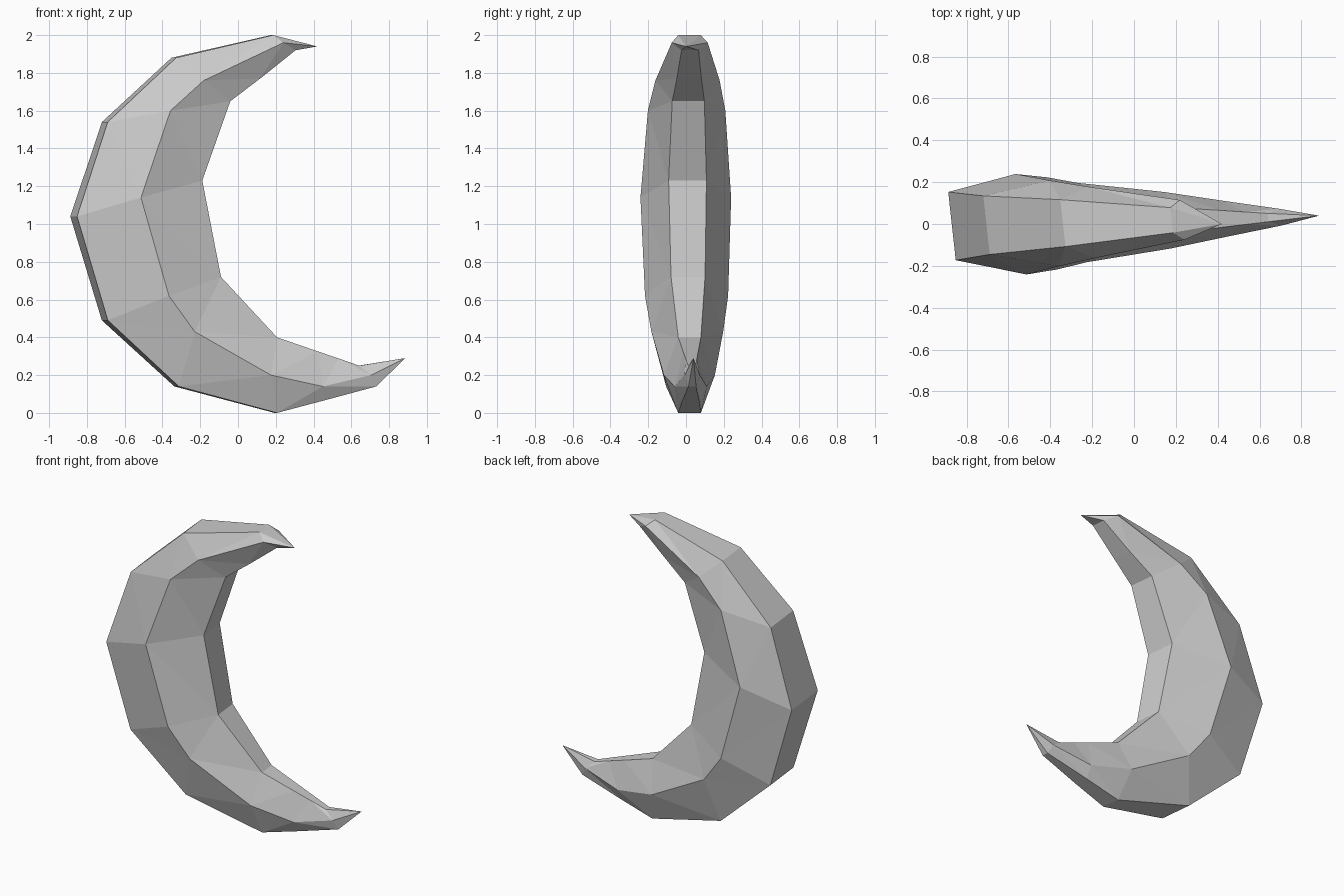
import bpy
import bmesh

cube = bpy.data.objects.get("Cube")
if cube:
    bpy.data.objects.remove(cube, do_unlink=True)

# Pale stone grey
grey = bpy.data.materials.new("moon grey")
grey.use_nodes = True
colour = (0.6, 0.6, 0.6, 1)
grey.diffuse_color = colour
grey.node_tree.nodes["Principled BSDF"].inputs["Base Color"].default_value = colour

# Each section: outer rim, side ridge, inner rim as (x, z, half width)
sections = [
    ((.18, 2.0, .06), (.23, 1.96, .095), (.30, 1.92, .045)),
    ((-.34, 1.88, .112), (-.20, 1.76, .17), (.11, 1.77, .065)),
    ((-.705, 1.54, .14), (-.38, 1.60, .205), (-.05, 1.65, .085)),
    ((-.87, 1.04, .163), (-.54, 1.14, .24), (-.20, 1.23, .10)),
    ((-.705, .49, .145), (-.39, .62, .22), (-.10, .72, .09)),
    ((-.325, .14, .11), (-.25, .43, .19), (.20, .40, .06)),
    ((.20, 0, .06), (.16, .20, .135), (.42, .325, .04)),
    ((.44, .063, .045), (.44, .14, .085), (.53, .288, .03)),
    ((.73, .14, .02), (.70, .20, .04), (.64, .25, .02)),
]


def place(x, z, y):
    """The whole crescent is turned slightly about its upright axis."""
    return (x - .11 * y, y + .027 * (x + .5), z)


bm = bmesh.new()
rings = []
for section in sections:
    front = [bm.verts.new(place(x, z, -w)) for x, z, w in section]
    back = [bm.verts.new(place(x, z, w)) for x, z, w in reversed(section)]
    rings.append(front + back)

# Six faces between neighbouring sections
for a, b in zip(rings, rings[1:]):
    for i in range(6):
        j = (i + 1) % 6
        bm.faces.new((a[i], a[j], b[j], b[i]))

# Pointed horns
for ring, tip in ((rings[0], (.42, 0, 1.94)), (rings[-1], (.885, .04, .29))):
    point = bm.verts.new(tip)
    for i in range(6):
        bm.faces.new((ring[i], ring[(i + 1) % 6], point))

bmesh.ops.triangulate(bm, faces=bm.faces[:], quad_method='SHORT_EDGE')
bmesh.ops.recalc_face_normals(bm, faces=bm.faces[:])
mesh = bpy.data.meshes.new("crescent_moon")
bm.to_mesh(mesh)
bm.free()
mesh.materials.append(grey)
moon = bpy.data.objects.new("crescent_moon", mesh)
bpy.context.collection.objects.link(moon)
